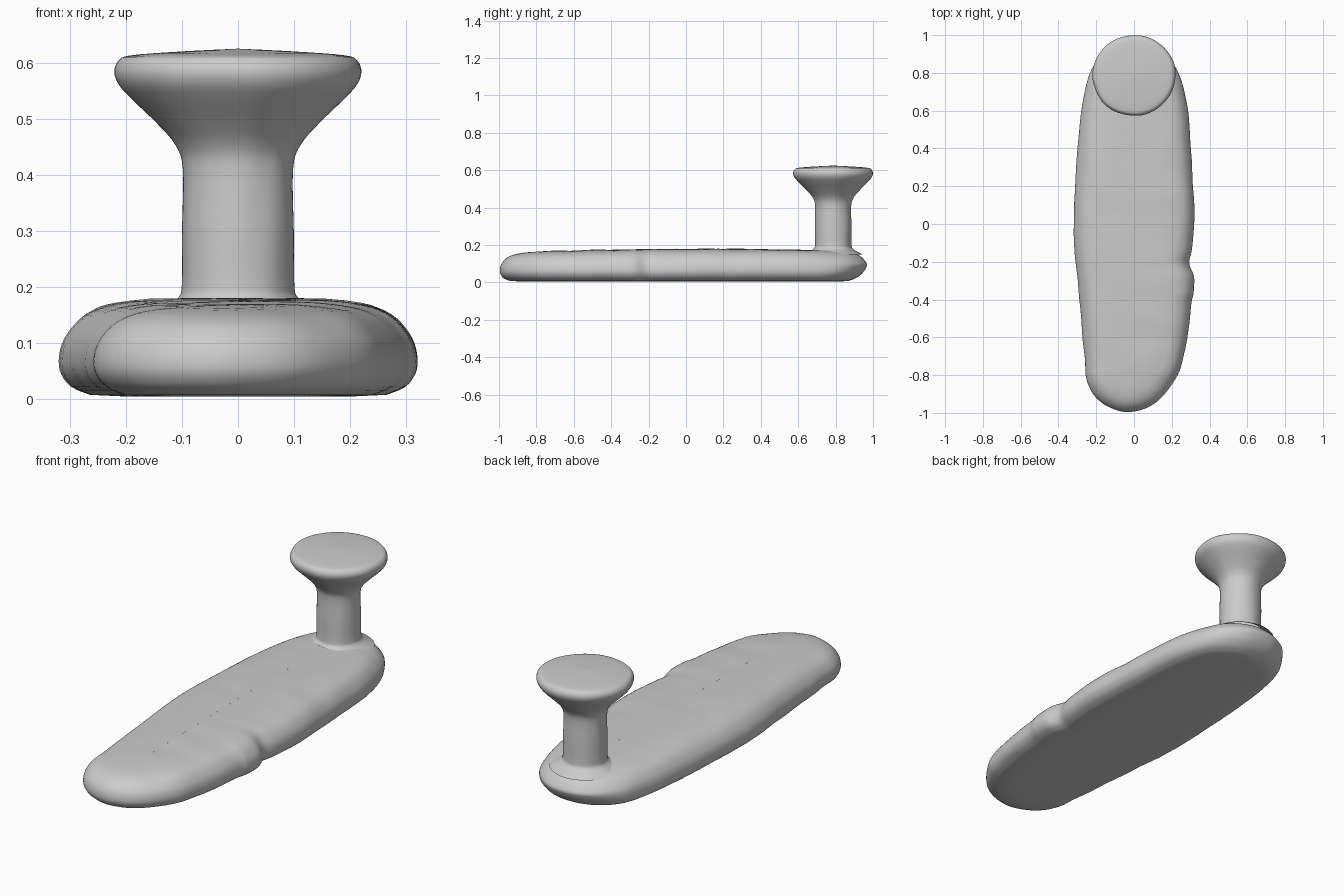
import bpy
import bmesh
import math
from mathutils import Vector, noise

cube = bpy.data.objects.get("Cube")
if cube:
    bpy.data.objects.remove(cube, do_unlink=True)

GREY = (0.6, 0.6, 0.6, 1)
grey = bpy.data.materials.new("plain grey")
grey.use_nodes = True
grey.diffuse_color = GREY
grey.node_tree.nodes["Principled BSDF"].inputs["Base Color"].default_value = GREY


def spline(points, steps, closed):
    """Catmull-Rom curve through the points."""
    pts = [Vector(p) for p in points]
    n = len(pts)
    at = (lambda i: pts[i % n]) if closed else (lambda i: pts[max(0, min(n - 1, i))])
    out = []
    for i in range(n if closed else n - 1):
        a, b, c, d = (at(i + k) for k in (-1, 0, 1, 2))
        for s in range(steps):
            t = s / steps
            out.append(0.5 * (2 * b + (c - a) * t + (2 * a - 5 * b + 4 * c - d) * t ** 2
                              + (3 * b - a - 3 * c + d) * t ** 3))
    return out if closed else out + [pts[-1]]


def skin(name, rings):
    """Join closed rings of equal length into a smooth solid."""
    bm = bmesh.new()
    loops = [[bm.verts.new(p) for p in ring] for ring in rings]
    for low, high in zip(loops, loops[1:]):
        for i in range(len(low)):
            j = (i + 1) % len(low)
            bm.faces.new((low[i], low[j], high[j], high[i]))
    bmesh.ops.remove_doubles(bm, verts=bm.verts, dist=0.0004)
    bmesh.ops.recalc_face_normals(bm, faces=bm.faces)
    for f in bm.faces:
        f.smooth = True
    mesh = bpy.data.meshes.new(name)
    bm.to_mesh(mesh)
    bm.free()
    mesh.materials.append(grey)
    obj = bpy.data.objects.new(name, mesh)
    bpy.context.collection.objects.link(obj)
    return obj


# Long base: outline counterclockwise from the front tip, with a notch on the left side
outline = spline([
    (-0.02, -0.995), (0.1, -0.955), (0.2, -0.85), (0.255, -0.73), (0.29, -0.55),
    (0.302, -0.42), (0.316, -0.36), (0.318, -0.28), (0.294, -0.21), (0.308, -0.13),
    (0.318, 0.05), (0.306, 0.3), (0.288, 0.58), (0.25, 0.77), (0.19, 0.88), (0.1, 0.955),
    (0, 0.975), (-0.1, 0.955), (-0.19, 0.88), (-0.25, 0.75), (-0.292, 0.5),
    (-0.31, 0.2), (-0.318, -0.05), (-0.29, -0.4), (-0.262, -0.7), (-0.25, -0.83),
    (-0.2, -0.92), (-0.12, -0.975)], 6, True)
# Cross-section as (inset, height)
section = [(1, 0.005), (0.12, 0.005)] + [tuple(p) for p in spline([
    (0.055, 0.008), (0.022, 0.022), (0.004, 0.045), (0, 0.07), (0.006, 0.1), (0.022, 0.127),
    (0.045, 0.15), (0.08, 0.167), (0.125, 0.175)], 3, False)] + [
    (0.16, 0.178), (0.2, 0.179), (1, 0.18)]


def base_ring(inset, z):
    ring = []
    for p in outline:
        core = Vector((0, max(-0.75, min(0.72, p.y))))
        inward = core - p
        q = p + inward * min(1, inset / inward.length)
        x, y = q
        # The back end leans outward towards the top
        back = max(0, min(1, (y - 0.72) / 0.22))
        y -= 0.06 * back * max(0, 1 - z / 0.1)
        # The top sags a little towards both ends, and is uneven like clay
        up = z / 0.18
        height = z * (1 - 0.09 * up * (abs(y - 0.1) / 0.95) ** 2)
        bump = noise.noise(Vector((x * 7, y * 9, z * 5)))
        height += 0.005 * bump * max(0, up - 0.3)
        if 0.02 < z < 0.16:
            x += 0.004 * bump
        ring.append((x, y, height))
    return ring


skin("base", [base_ring(*s) for s in section])

# Knob: post flaring into a flat mushroom head, as (radius, height)
profile = spline([
    (0.16, 0.15), (0.125, 0.168), (0.106, 0.182), (0.1, 0.205), (0.1, 0.3), (0.099, 0.41),
    (0.112, 0.453), (0.145, 0.492), (0.188, 0.534), (0.211, 0.56), (0.219, 0.583),
    (0.212, 0.603), (0.19, 0.613), (0.1, 0.62), (0, 0.625)], 4, False)
SIDES = 64


def knob_ring(radius, z):
    ring = []
    for i in range(SIDES):
        a = math.tau * i / SIDES
        c, s = math.cos(a), math.sin(a)
        r = radius * (1 + 0.018 * noise.noise(Vector((c * 2.2, s * 2.2, z * 4))))
        ring.append((r * c, 0.787 + 0.975 * r * s, z))
    return ring


skin("knob", [knob_ring(max(0, r), z) for r, z in profile])
